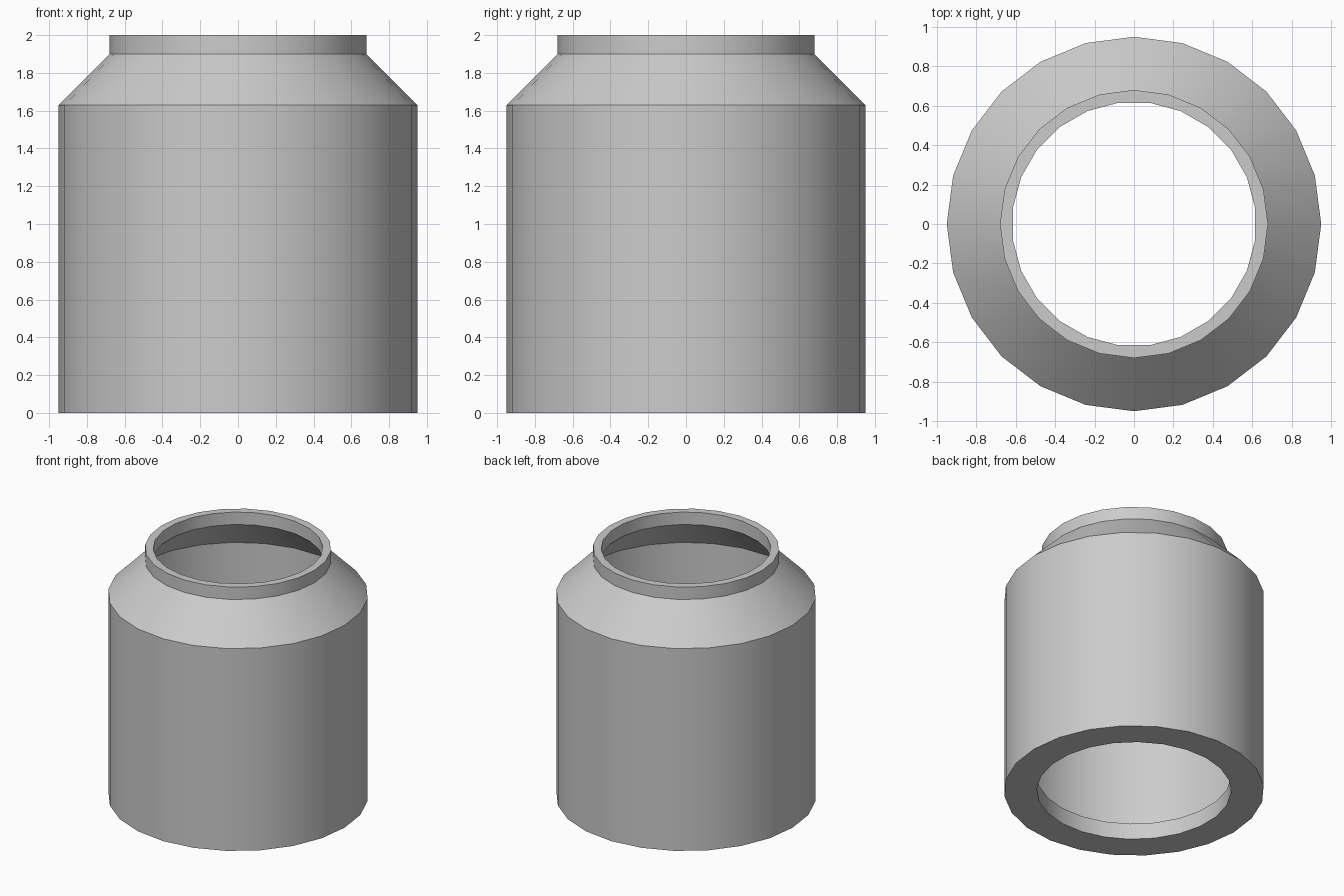
import bpy
import bmesh
import math

cube = bpy.data.objects.get("Cube")
if cube:
    bpy.data.objects.remove(cube, do_unlink=True)

SIDES = 24
STEP = math.tau / SIDES
HALF = STEP / 2

# One flat grey for the whole vessel
grey = bpy.data.materials.new("plain_grey")
grey.use_nodes = True
colour = (0.6, 0.6, 0.6, 1.0)
grey.diffuse_color = colour
grey.node_tree.nodes["Principled BSDF"].inputs["Base Color"].default_value = colour

# Closed wall section: outside upwards, then inside downwards (radius, height)
outside = [(0.95, 0.0), (0.95, 1.63), (0.68, 1.90), (0.68, 2.0)]
inside = [(0.62, 2.0), (0.62, 1.90), (0.89, 1.63), (0.89, 0.13), (0.71, 0.13), (0.71, 0.0)]


def add_ring(bm, radius, height, turn):
    return [bm.verts.new((radius * math.cos(i * STEP + turn),
                          radius * math.sin(i * STEP + turn), height))
            for i in range(SIDES)]


# The inner wall is turned by half a side against the outer one
bm = bmesh.new()
rings = [add_ring(bm, r, z, 0) for r, z in outside]
rings += [add_ring(bm, r, z, HALF) for r, z in inside]
for lower, upper in zip(rings, rings[1:] + rings[:1]):
    for i in range(SIDES):
        j = (i + 1) % SIDES
        bm.faces.new((lower[i], lower[j], upper[j], upper[i]))
bmesh.ops.recalc_face_normals(bm, faces=bm.faces)

mesh = bpy.data.meshes.new("hollow_vessel")
bm.to_mesh(mesh)
bm.free()
mesh.materials.append(grey)
vessel = bpy.data.objects.new("hollow_vessel", mesh)
bpy.context.collection.objects.link(vessel)

# Smooth round the walls, sharp at the rims and shoulder
bpy.ops.object.select_all(action="DESELECT")
vessel.select_set(True)
bpy.context.view_layer.objects.active = vessel
bpy.ops.object.shade_smooth_by_angle(angle=math.radians(30))
